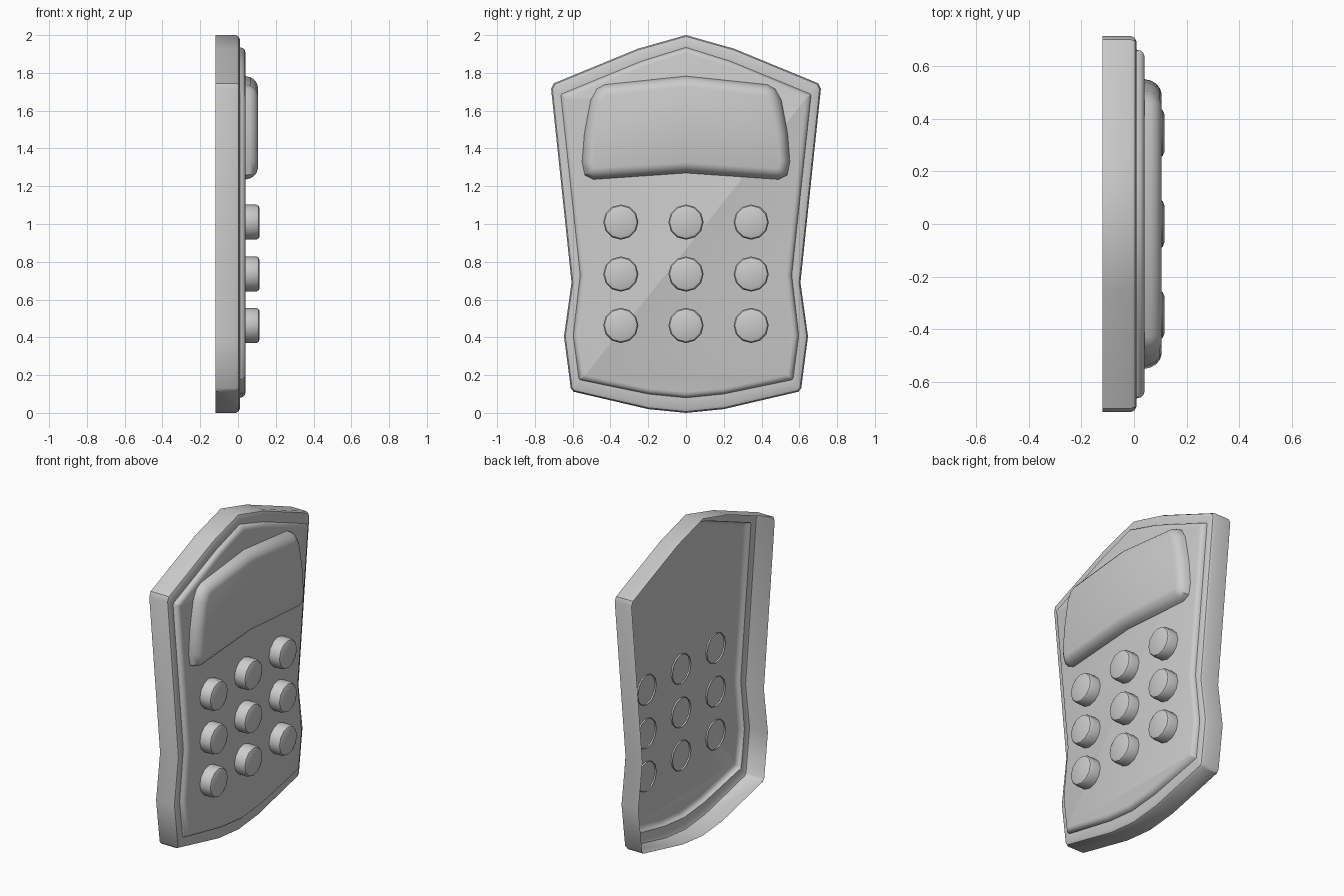
import bpy, math
from mathutils import Vector

if "Cube" in bpy.data.objects:
    bpy.data.objects.remove(bpy.data.objects["Cube"])


def mirrored(half):
    """Close a right-hand half outline (y, z), running top to bottom, across y = 0."""
    return half + [(-y, z) for y, z in reversed(half) if y > 1e-6]


def inset(pts, d):
    """Mitred inward offset of a clockwise outline."""
    out, n = [], len(pts)
    for i in range(n):
        p = Vector(pts[i])
        e1 = (p - Vector(pts[i - 1])).normalized()
        e2 = (Vector(pts[(i + 1) % n]) - p).normalized()
        n1, n2 = Vector((e1.y, -e1.x)), Vector((e2.y, -e2.x))
        m = p + (n1 + n2) * (d / (1 + n1.dot(n2)))
        out.append((m.x, m.y))
    return out


def loft(name, rings, angle=35):
    """Skin (x, outline) rings from back to front; cap the front, leave the back open."""
    n = len(rings[0][1])
    verts = [(x, y, z) for x, pts in rings for y, z in pts]
    faces = []
    for k in range(len(rings) - 1):
        for i in range(n):
            j = (i + 1) % n
            faces.append(((k + 1) * n + i, (k + 1) * n + j, k * n + j, k * n + i))
    last = (len(rings) - 1) * n
    faces.append(tuple(last + i for i in reversed(range(n))))
    me = bpy.data.meshes.new(name)
    me.from_pydata(verts, [], faces)
    ob = bpy.data.objects.new(name, me)
    bpy.context.collection.objects.link(ob)
    bpy.ops.object.select_all(action='DESELECT')
    bpy.context.view_layer.objects.active = ob
    ob.select_set(True)
    bpy.ops.object.shade_smooth_by_angle(angle=math.radians(angle))
    return ob


# Hollow casing: side wall, rounded rim, raised front panel
case = mirrored([(0, 2), (0.255, 1.928), (0.70, 1.745), (0.714, 1.715), (0.606, 0.69),
                 (0.646, 0.405), (0.61, 0.13), (0.595, 0.112), (0.2, 0.02), (0, 0)])
panel = mirrored([(0, 1.935), (0.235, 1.862), (0.657, 1.689), (0.662, 1.68), (0.56, 0.73),
                  (0.597, 0.41), (0.567, 0.18), (0.562, 0.175), (0.2, 0.10), (0, 0.08)])
loft("casing", [(-0.12, case), (-0.012, case), (0.003, inset(case, 0.007)),
                (0.01, inset(case, 0.022)), (0.01, panel), (0.026, inset(panel, 0.004)),
                (0.036, inset(panel, 0.014)), (0.04, inset(panel, 0.03))])

# Raised display pad
screen = mirrored([(0, 1.783), (0.43, 1.738), (0.472, 1.715), (0.505, 1.655), (0.538, 1.48),
                   (0.55, 1.33), (0.536, 1.258), (0.49, 1.236), (0, 1.27)])
loft("screen", [(0.04, screen), (0.065, inset(screen, 0.006)), (0.085, inset(screen, 0.018)),
                (0.099, inset(screen, 0.036)), (0.105, inset(screen, 0.055))])

# 3 x 3 grid of round keys, open at the back and poking through the panel
for row, z in enumerate((1.01, 0.735, 0.463)):
    for col, y in enumerate((-0.345, 0, 0.345)):
        ring = [(y + 0.093 * math.sin(math.tau * i / 12), z + 0.093 * math.cos(math.tau * i / 12))
                for i in range(12)]
        loft(f"button_{row}_{col}", [(0.03, ring), (0.097, ring), (0.109, inset(ring, 0.006)),
                                     (0.115, inset(ring, 0.02))])
